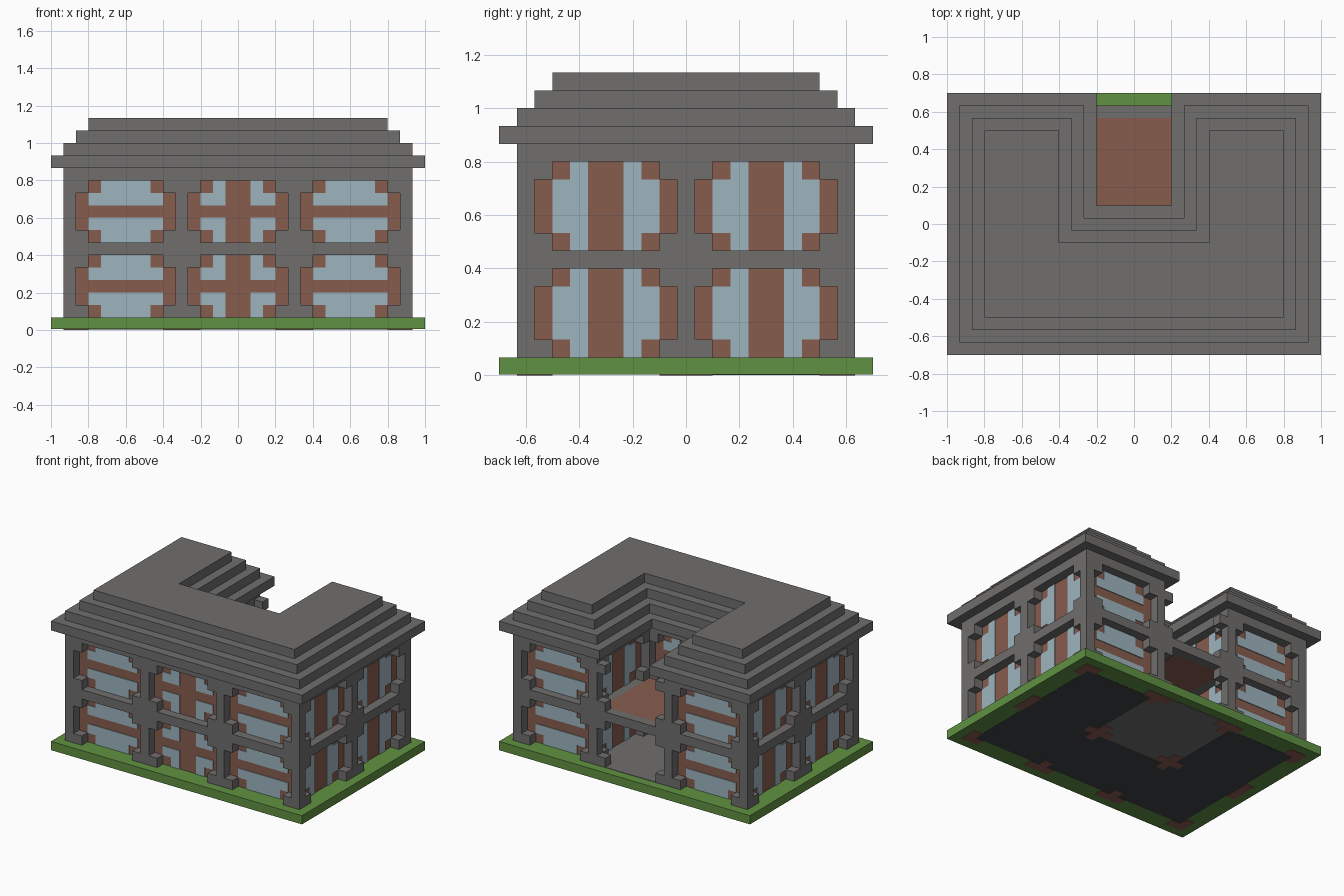
import bpy, bmesh
from mathutils import Matrix, Vector

U = 1 / 15  # one building block

cube = bpy.data.objects.get("Cube")
if cube:
    bpy.data.objects.remove(cube, do_unlink=True)


def material(name, rgb):
    m = bpy.data.materials.new(name)
    m.use_nodes = True
    m.diffuse_color = (*rgb, 1)
    m.node_tree.nodes["Principled BSDF"].inputs["Base Color"].default_value = (*rgb, 1)
    return m


STONE = material("grey stone", (.162, .157, .154))
BRICK = material("red brown brick", (.242, .107, .076))
GLASS = material("pale blue glass", (.342, .462, .515))
GRASS = material("grass green", (.117, .283, .054))
DARK = material("dark foundation", (.048, .057, .060))


def finish(name, bm, mat):
    bmesh.ops.recalc_face_normals(bm, faces=bm.faces)
    bm.transform(Matrix.Scale(U, 4))
    mesh = bpy.data.meshes.new(name)
    bm.to_mesh(mesh)
    bm.free()
    mesh.materials.append(mat)
    obj = bpy.data.objects.new(name, mesh)
    bpy.context.collection.objects.link(obj)
    return obj


def add_box(bm, x, y, z, place=Matrix()):
    """Box from three (low, high) ranges."""
    mid = Vector([(a + b) / 2 for a, b in (x, y, z)])
    size = [b - a for a, b in (x, y, z)]
    bmesh.ops.create_cube(bm, size=1, matrix=place @ Matrix.Translation(mid) @ Matrix.Diagonal((*size, 1)))


def boxes(name, mat, ranges):
    bm = bmesh.new()
    for r in ranges:
        add_box(bm, *r)
    return finish(name, bm, mat)


def u_prism(name, mat, grow, z0, z1):
    """U-shaped plan around the rear courtyard, offset outward by grow."""
    hx, hy, nx, ny = 13 + grow, 8.5 + grow, 5 - grow, grow - .5
    half = [(hx, -hy), (hx, hy), (nx, hy), (nx, ny)]
    plan = half + [(-x, y) for x, y in reversed(half)]
    bm = bmesh.new()
    base = bm.faces.new([bm.verts.new((x, y, z0)) for x, y in plan])
    top = bmesh.ops.extrude_face_region(bm, geom=[base])["geom"]
    bmesh.ops.translate(bm, vec=(0, 0, z1 - z0), verts=[v for v in top if isinstance(v, bmesh.types.BMVert)])
    return finish(name, bm, mat)


# Building body, floor bands and stepped roof
u_prism("brick_core", BRICK, 0, 1, 13)
u_prism("floor_band", STONE, 1, 6, 7)
u_prism("top_band", STONE, 1, 12, 13)
for name, grow, z in (("cornice", 2, 13), ("roof_step_lower", 1, 14),
                      ("roof_step_middle", 0, 15), ("roof_step_upper", -1, 16)):
    u_prism(name, STONE, grow, z, z + 1)

# Columns between the windows
spots = [(s * x, y) for s in (-1, 1)
         for x, y in ((13.5, -9), (13.5, 0), (13.5, 9), (4.5, -9), (4.5, 0), (4.5, 9))]
boxes("columns", STONE, [((x - .5, x + .5), (y - .5, y + .5), (1, 12)) for x, y in spots])

# Window bays: base point, outward direction, bar style
bays = [((0, -8.5), (0, -1), "cross"), ((0, -.5), (0, 1), "cross"), ((0, 8.5), (0, 1), "open")]
for s in (-1, 1):
    bays += [((9 * s, -8.5), (0, -1), "across"), ((9 * s, 8.5), (0, 1), "across"),
             ((13 * s, -4.5), (s, 0), "upright"), ((13 * s, 4.5), (s, 0), "upright"),
             ((5 * s, 4.5), (-s, 0), "upright")]

blocks, glass = bmesh.new(), bmesh.new()
for base, out, style in bays:
    for floor in (1, 7):
        # local x runs along the wall, local y points outward
        place = Matrix(((out[1], out[0], 0, base[0]), (-out[0], out[1], 0, base[1]),
                        (0, 0, 1, floor), (0, 0, 0, 1)))
        for x in (-4, 3):
            for z in (0, 4):
                add_box(blocks, (x, x + 1), (0, 1), (z, z + 1), place)
        if style == "open":
            continue
        for x in range(-3, 3):
            if style != "across" and x in (-1, 0):
                continue
            cut = 1 if x in (-3, 2) else 0
            spans = [(cut, 5 - cut)] if style == "upright" else [(cut, 2), (3, 5 - cut)]
            for z in spans:
                add_box(glass, (x, x + 1), (-.02, .08), z, place)
finish("window_corner_blocks", blocks, STONE)
finish("window_glass", glass, GLASS)

# Courtyard terrace, its edge beam and the paving below
boxes("terrace_floor", BRICK, [((-4, 4), (.5, 8.5), (6, 7))])
boxes("terrace_beam", STONE, [((-4, 4), (8.5, 9.5), (6, 7))])
boxes("courtyard_paving", STONE, [((-5, 5), (-.5, 9.5), (.9, 1.04))])

# Lawn slab and the footings on its underside
boxes("lawn_slab", GRASS, [((-15, 15), (-10.5, 10.5), (.06, 1))])
boxes("foundation_underside", DARK, [((-13, 13), (-8.5, 8.5), (.04, .1))])
boxes("paving_underside", STONE, [((-5, 5), (-.5, 9.5), (.02, .1))])
boxes("column_footings", BRICK,
      [((x - 1.5, x + 1.5), (y - .5, y + .5), (0, .1)) for x, y in spots if abs(y) > 1 or abs(x) < 5] +
      [((x - .5, x + .5), (y - 1.5, y + 1.5), (0, .1)) for x, y in spots])

# Pull footings back inside the walls
for v in bpy.data.objects["column_footings"].data.vertices:
    v.co.x = max(-14 * U, min(14 * U, v.co.x))
    v.co.y = max(-9.5 * U, min(9.5 * U, v.co.y))
